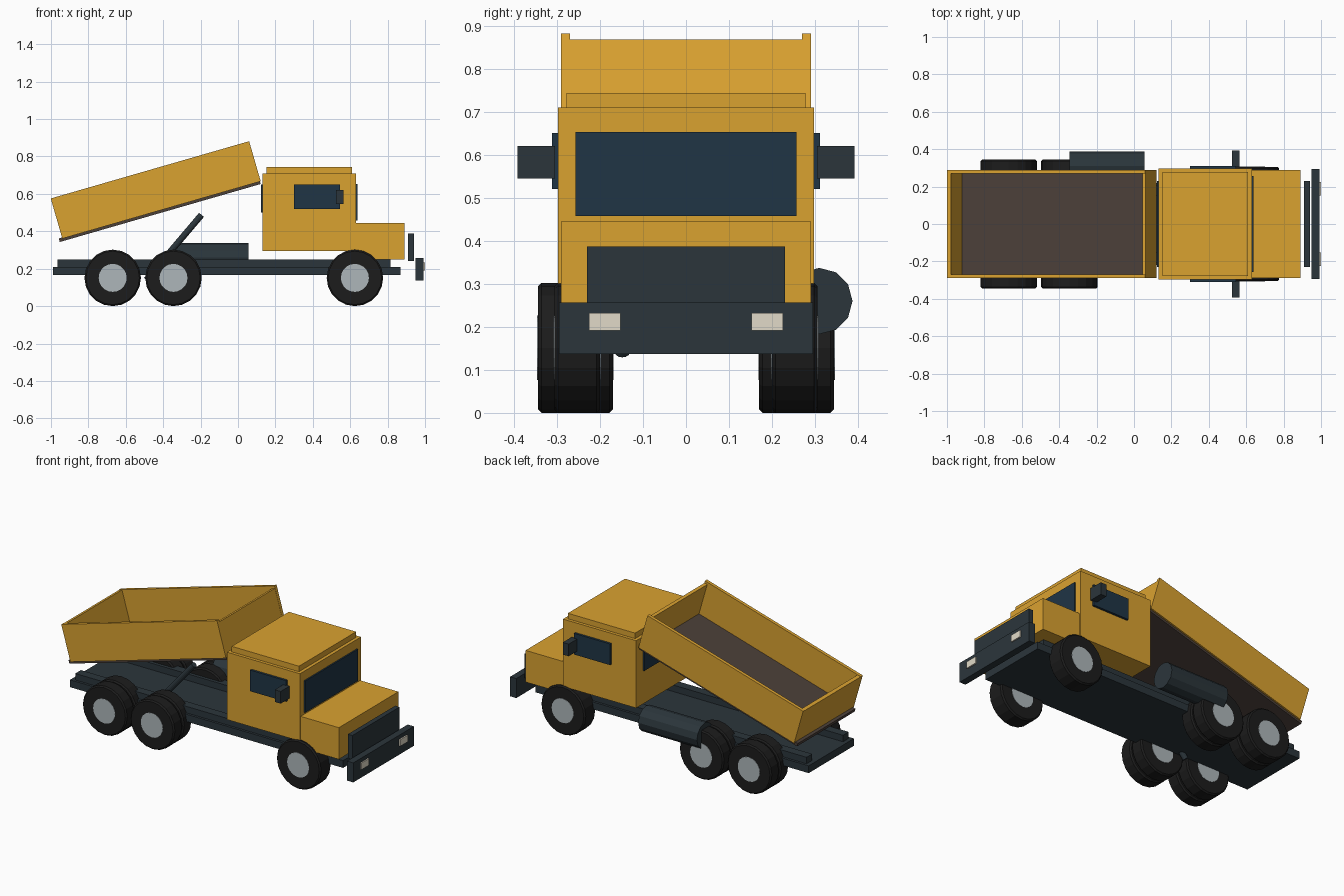
import bpy, math
from mathutils import Vector, Matrix

if "Cube" in bpy.data.objects:
    bpy.data.objects.remove(bpy.data.objects["Cube"])


def material(name, rgb):
    m = bpy.data.materials.new(name)
    m.diffuse_color = (*rgb, 1)
    m.use_nodes = True
    m.node_tree.nodes["Principled BSDF"].inputs["Base Color"].default_value = m.diffuse_color
    return m


YELLOW = material("yellow_paint", (0.70, 0.36, 0.03))
DARK = material("dark_steel", (0.024, 0.036, 0.044))
RUBBER = material("rubber", (0.012, 0.012, 0.012))
HUB = material("hub_metal", (0.42, 0.47, 0.49))
GLASS = material("glass", (0.014, 0.035, 0.06))
FLOOR = material("bed_floor", (0.07, 0.05, 0.04))
LAMP = material("lamp", (0.75, 0.70, 0.58))


def box(name, x, y, z, mat, frame=None):
    """Box from (min, max) ranges, optionally placed in another frame."""
    bpy.ops.mesh.primitive_cube_add(size=1)
    o = bpy.context.object
    o.name = name
    centre = Vector([(r[0] + r[1]) / 2 for r in (x, y, z)])
    size = [r[1] - r[0] for r in (x, y, z)]
    m = Matrix.Translation(centre) @ Matrix.Diagonal((*size, 1))
    o.data.transform(frame @ m if frame else m)
    o.data.materials.append(mat)
    return o


def rod(name, a, b, r, sides, mat, bevel=0):
    """Cylinder from point a to point b."""
    a, b = Vector(a), Vector(b)
    bpy.ops.mesh.primitive_cylinder_add(vertices=sides, radius=r, depth=(b - a).length)
    o = bpy.context.object
    o.name = name
    turn = (b - a).to_track_quat('Z', 'Y').to_matrix().to_4x4()
    o.data.transform(Matrix.Translation((a + b) / 2) @ turn)
    o.data.materials.append(mat)
    if bevel:
        mod = o.modifiers.new("bevel", 'BEVEL')
        mod.width = bevel
        mod.segments = 1
    return o


# Chassis
box("chassis_plate", (-0.99, 0.87), (-0.22, 0.22), (0.165, 0.21), DARK)

# Cab, roof and hood
box("cab", (0.132, 0.63), (-0.297, 0.297), (0.295, 0.71), YELLOW)
box("roof", (0.152, 0.61), (-0.278, 0.278), (0.71, 0.744), YELLOW)
box("hood", (0.62, 0.89), (-0.29, 0.29), (0.25, 0.445), YELLOW)
box("windshield", (0.625, 0.639), (-0.257, 0.257), (0.458, 0.653), GLASS)
box("rear_window", (0.123, 0.135), (-0.23, 0.23), (0.5, 0.65), GLASS)
box("grille", (0.91, 0.94), (-0.23, 0.23), (0.24, 0.387), DARK)
box("bumper", (0.95, 0.992), (-0.295, 0.295), (0.137, 0.257), DARK)

# Parts repeated on both sides
for side, s in (("right", -1), ("left", 1)):
    def span(a, b):
        return tuple(sorted((s * a, s * b)))
    box(f"rail_{side}", (-0.965, 0.815), span(0.15, 0.205), (0.205, 0.25), DARK)
    box(f"side_window_{side}", (0.30, 0.545), span(0.29, 0.311), (0.52, 0.65), GLASS)
    box(f"mirror_{side}", (0.525, 0.565), span(0.305, 0.392), (0.545, 0.62), DARK)
    box(f"headlight_{side}", (0.985, 1.0), span(0.152, 0.225), (0.191, 0.232), LAMP)
    # Single front wheels, double rear wheels
    wheels = [("front", 0.625, 0.2, 0.306)]
    for axle, x in (("middle", -0.345), ("rear", -0.67)):
        wheels += [(axle + "_inner", x, 0.17, 0.253), (axle + "_outer", x, 0.262, 0.344)]
    for name, x, y0, y1 in wheels:
        z = 0.151
        rod(f"{name}_tire_{side}", (x, s * y0, z), (x, s * y1, z), 0.151, 20, RUBBER, 0.008)
        rod(f"{name}_hub_{side}", (x, s * (y0 - 0.002), z), (x, s * (y1 + 0.002), z), 0.075, 20, HUB)

# Fuel tank and lifting ram
rod("fuel_tank", (-0.345, 0.31, 0.26), (0.055, 0.31, 0.26), 0.077, 12, DARK)
rod("lifting_ram", (-0.49, -0.148, 0.14), (-0.195, -0.148, 0.488), 0.017, 12, DARK)

# Tipped dump bed, built in its own tilted frame
tilt = Matrix.Translation((-0.945, 0, 0.345)) @ Matrix.Rotation(math.radians(-16.1), 4, 'Y')
box("bed_floor", (-0.008, 1.11), (-0.28, 0.28), (0, 0.02), FLOOR, tilt)
for side, y in (("right", (-0.29, -0.27)), ("left", (0.27, 0.29))):
    box(f"bed_wall_{side}", (0.01, 1.114), y, (0.014, 0.237), YELLOW, tilt)
box("bed_front_wall", (1.094, 1.113), (-0.272, 0.272), (0.014, 0.223), YELLOW, tilt)
box("bed_tailgate", (0.01, 0.032), (-0.272, 0.272), (0.014, 0.235), YELLOW, tilt)
